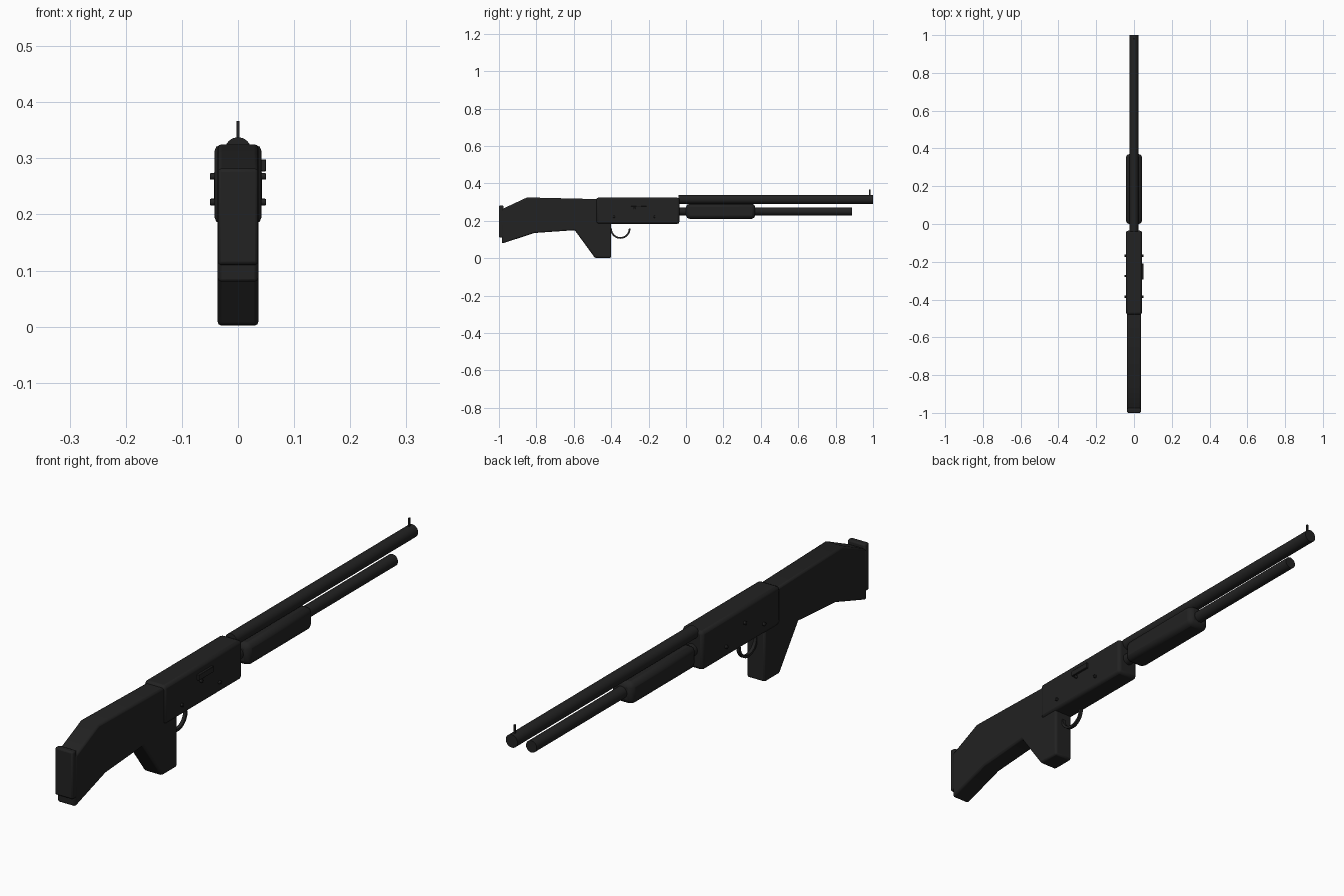
import bpy, bmesh, math
from mathutils import Vector

if "Cube" in bpy.data.objects:
    bpy.data.objects.remove(bpy.data.objects["Cube"])

def material(name, v):
    m = bpy.data.materials.new(name)
    m.diffuse_color = (v, v, v, 1)
    m.use_nodes = True
    m.node_tree.nodes["Principled BSDF"].inputs["Base Color"].default_value = m.diffuse_color
    return m

BLACK = material("matte black", 0.016)

def finish(name, bm, bevel=0, segments=2):
    bmesh.ops.recalc_face_normals(bm, faces=bm.faces)
    me = bpy.data.meshes.new(name)
    bm.to_mesh(me)
    bm.free()
    ob = bpy.data.objects.new(name, me)
    bpy.context.collection.objects.link(ob)
    me.materials.append(BLACK)
    if bevel:
        mod = ob.modifiers.new("bevel", 'BEVEL')
        mod.width, mod.segments, mod.limit_method = bevel, segments, 'ANGLE'
        mod.angle_limit = math.radians(40)
    bpy.ops.object.select_all(action='DESELECT')
    ob.select_set(True)
    bpy.context.view_layer.objects.active = ob
    bpy.ops.object.shade_smooth_by_angle(angle=math.radians(35))
    return ob

def profile(name, pts, half, bevel=0, segments=2):
    """Side outline in (y, z), extruded across x."""
    bm = bmesh.new()
    f = bm.faces.new([bm.verts.new((-half, y, z)) for y, z in pts])
    new = bmesh.ops.extrude_face_region(bm, geom=[f])["geom"]
    bmesh.ops.translate(bm, vec=(2 * half, 0, 0),
                        verts=[v for v in new if isinstance(v, bmesh.types.BMVert)])
    return finish(name, bm, bevel, segments)

def box(name, half, y0, y1, z0, z1, bevel=0, segments=2):
    return profile(name, [(y0, z0), (y1, z0), (y1, z1), (y0, z1)], half, bevel, segments)

def rod(name, a, b, r, sides=32, bevel=0):
    a, b = Vector(a), Vector(b)
    bm = bmesh.new()
    bmesh.ops.create_cone(bm, cap_ends=True, segments=sides, radius1=r, radius2=r,
                          depth=(b - a).length)
    rot = (b - a).to_track_quat('Z', 'Y')
    for v in bm.verts:
        v.co = rot @ v.co + (a + b) / 2
    return finish(name, bm, bevel)

# barrel, magazine tube and front sight
rod("barrel", (0, -0.04, 0.314), (0, 1.0, 0.314), 0.0235)
rod("magazine_tube", (0, -0.05, 0.251), (0, 0.887, 0.251), 0.0215)
box("front_sight", 0.003, 0.978, 0.986, 0.33, 0.367)

# sliding fore-end
box("fore_end", 0.043, 0.0, 0.37, 0.211, 0.291, 0.018, 2)

# receiver
box("receiver", 0.042, -0.48, -0.035, 0.184, 0.324, 0.011, 2)

# stock with pistol grip, and butt pad
profile("stock", [(-0.47, 0.316), (-0.85, 0.325), (-0.985, 0.262), (-0.985, 0.078),
                  (-0.81, 0.135), (-0.595, 0.15), (-0.487, 0.002), (-0.4, 0.002),
                  (-0.4, 0.20), (-0.47, 0.20)], 0.0365, 0.007, 2)
box("butt_pad", 0.036, -1.0, -0.975, 0.11, 0.282, 0.006, 2)

# receiver pins on both sides
for i, (y, z) in enumerate([(-0.385, 0.222), (-0.168, 0.222), (-0.275, 0.268)]):
    rod(f"receiver_pin_{i}", (-0.05, y, z), (0.05, y, z), 0.006, 16, 0.002)

# ejection port cover on the right side
port = box("ejection_port_cover", 0.005, -0.295, -0.21, 0.277, 0.298, 0.001, 1)
port.location.x = 0.045

# trigger guard: half ring below the receiver
bm = bmesh.new()
rings = []
for i in range(21):
    t = math.pi + math.pi * i / 20
    rings.append([bm.verts.new((x, -0.351 + r * math.cos(t), 0.158 + r * math.sin(t)))
                  for x, r in ((-0.006, 0.045), (0.006, 0.045), (0.006, 0.054), (-0.006, 0.054))])
for a, b in zip(rings, rings[1:]):
    for k in range(4):
        bm.faces.new((a[k], a[(k + 1) % 4], b[(k + 1) % 4], b[k]))
bm.faces.new(rings[0])
bm.faces.new(rings[-1])
finish("trigger_guard", bm)
